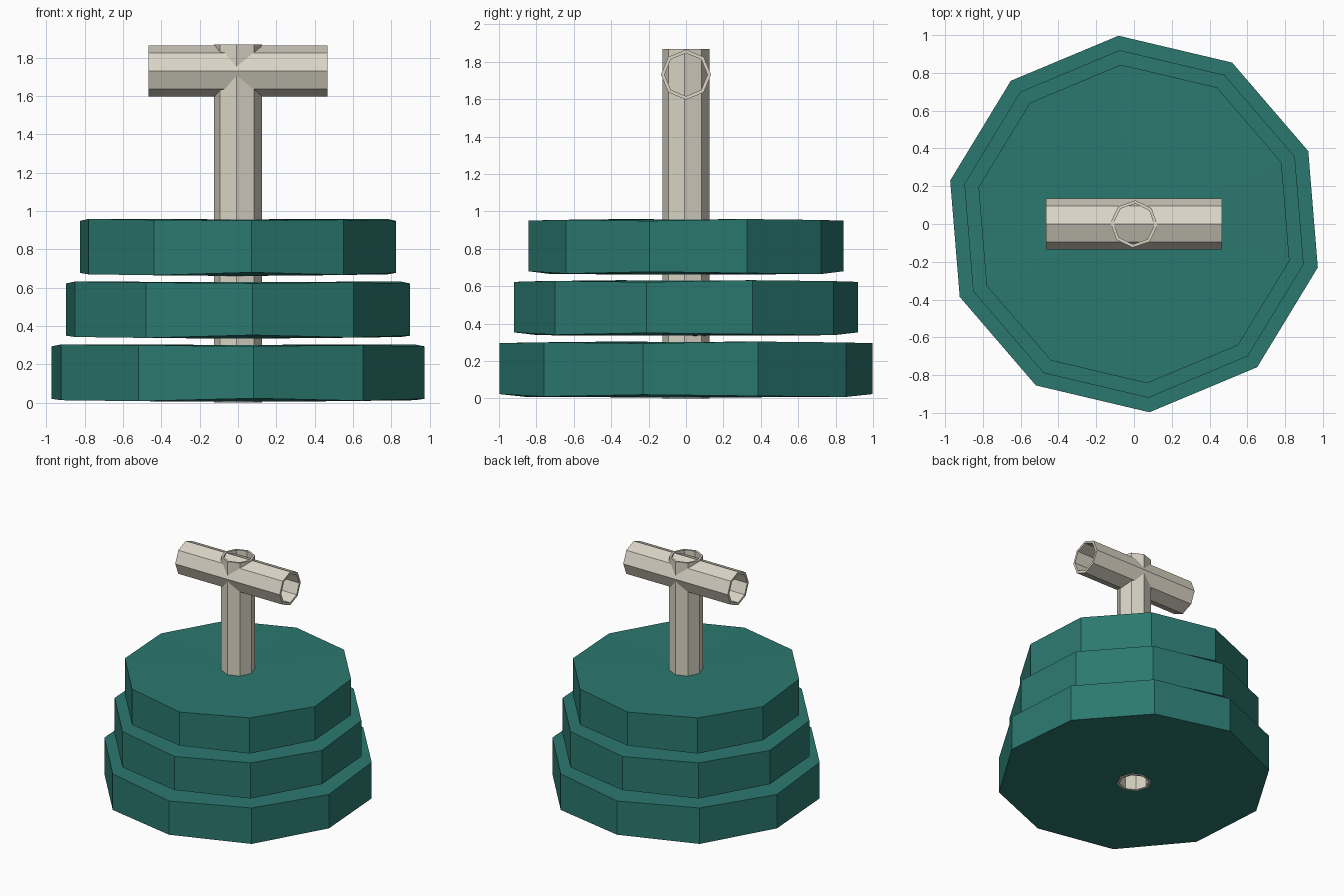
import bpy
from math import radians, cos, sin
from mathutils import Matrix

if "Cube" in bpy.data.objects:
    bpy.data.objects.remove(bpy.data.objects["Cube"])


def material(name, rgb):
    m = bpy.data.materials.new(name)
    m.diffuse_color = (*rgb, 1)
    m.use_nodes = True
    m.node_tree.nodes["Principled BSDF"].inputs["Base Color"].default_value = m.diffuse_color
    return m


teal = material("teal_iron", (0.024, 0.19, 0.16))
cream = material("cream_tube", (0.70, 0.66, 0.56))


def ring_solid(name, sides, phase, r_out, r_in, bottom, top, mat, rim_low=(0,), rim_high=(0,)):
    """Faceted ring; rim_low / rim_high nudge the outer rim heights."""
    verts, faces = [], []
    for i in range(sides):
        a = radians(phase + 360 * i / sides)
        c, s = cos(a), sin(a)
        lo = bottom + rim_low[i % len(rim_low)]
        hi = top + rim_high[i % len(rim_high)]
        verts += [(r_out * c, r_out * s, lo), (r_out * c, r_out * s, hi),
                  (r_in * c, r_in * s, top), (r_in * c, r_in * s, bottom)]
    for i in range(sides):
        p, q = 4 * i, 4 * ((i + 1) % sides)
        for k in range(4):
            n = (k + 1) % 4
            faces.append((p + k, q + k, q + n, p + n))
    mesh = bpy.data.meshes.new(name)
    mesh.from_pydata(verts, [], faces)
    mesh.materials.append(mat)
    obj = bpy.data.objects.new(name, mesh)
    bpy.context.collection.objects.link(obj)
    return obj


# Three stacked ten-sided weight plates with slightly uneven rims
plates = [("bottom_plate", 1.0, 0.005, 0.302),
          ("middle_plate", 0.923, 0.335, 0.630),
          ("top_plate", 0.846, 0.662, 0.957)]
for name, r, z0, z1 in plates:
    ring_solid(name, 10, -13.3, r, 0.115, z0, z1, teal,
               rim_low=(0.015, 0.008, 0.003, 0.018, 0.005),
               rim_high=(-0.008, 0.002, -0.003, -0.007, -0.002))

# Upright hollow post
ring_solid("post", 8, -3.7, 0.125, 0.108, 0.0, 1.868, cream)

# Crossbar handle, hollow and open at both ends
handle = ring_solid("handle", 8, 0, 0.134, 0.115, -0.466, 0.466, cream)
handle.data.transform(Matrix.Translation((0, 0, 1.731)) @ Matrix.Rotation(radians(90), 4, 'Y'))
